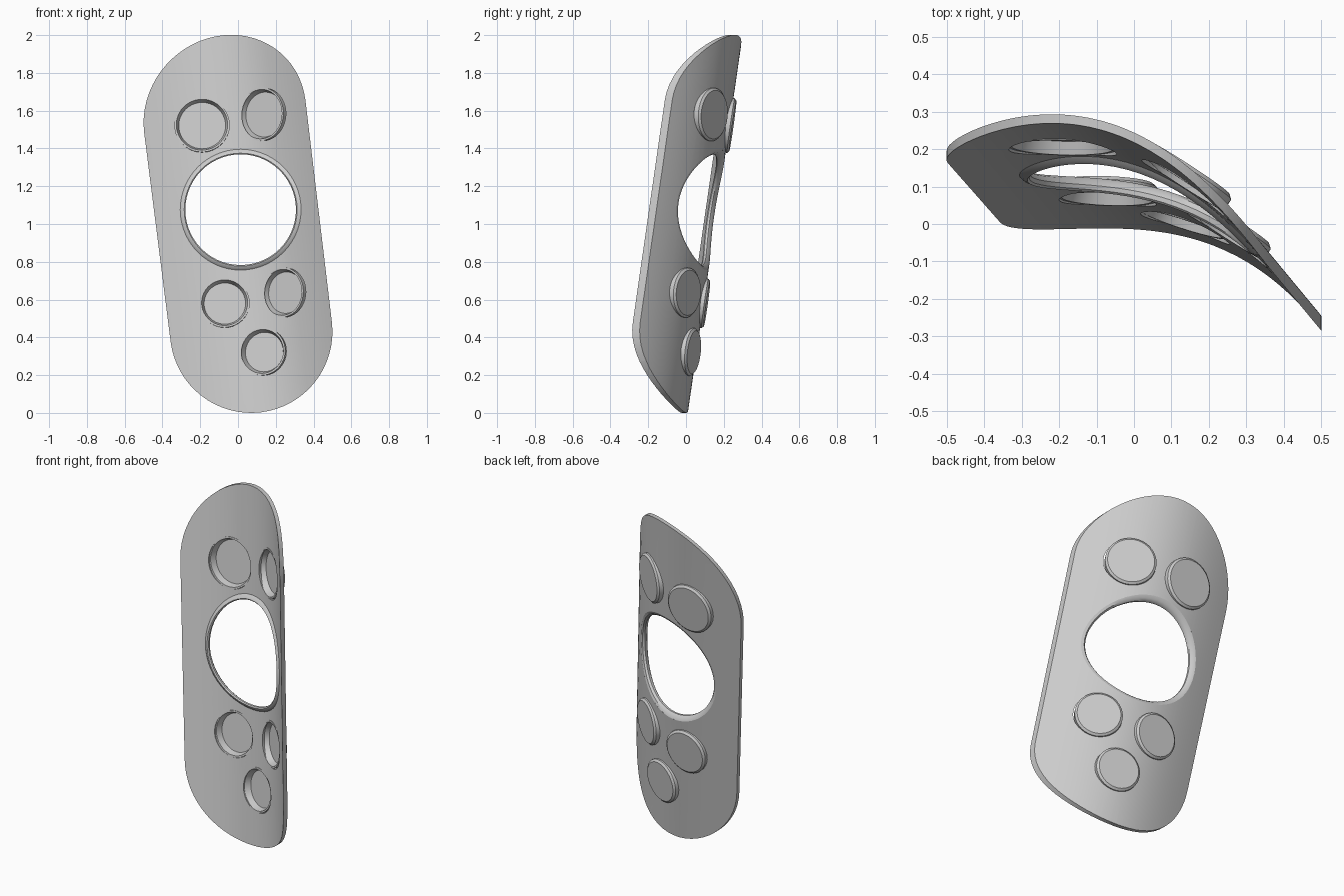
import bpy, bmesh, math
from mathutils import Vector

if "Cube" in bpy.data.objects:
    bpy.data.objects.remove(bpy.data.objects["Cube"], do_unlink=True)

grey = bpy.data.materials.new("plain_grey")
grey.use_nodes = True
COLOR = (0.6, 0.6, 0.6, 1)
grey.diffuse_color = COLOR
grey.node_tree.nodes["Principled BSDF"].inputs["Base Color"].default_value = COLOR

LEAN_X, LEAN_Y = 0.12, 0.145
THICK = 0.024
# Cubic bend across the panel
A, B, C, D = 0.139, -0.222, -0.865, -0.56


def across(x, z):
    """Distance across the panel, measured from its slanted axis."""
    return x + LEAN_X * (z - 1)


def slope(u):
    return B + 2 * C * u + 3 * D * u * u


def back_y(x, z):
    u = across(x, z)
    return A + B * u + C * u**2 + D * u**3 + LEAN_Y * (z - 1)


def front_y(x, z):
    return back_y(x, z) - THICK * math.hypot(1, slope(across(x, z)))


def frame(x, z):
    """Centre and axes of the plane touching the back of the panel."""
    s = slope(across(x, z))
    right = Vector((1, s, 0)).normalized()
    normal = Vector((-s, 1, -(s * LEAN_X + LEAN_Y))).normalized()
    up = right.cross(normal).normalized()
    return Vector((x, back_y(x, z), z)), right, up, normal


def circle(n):
    return [(math.cos(2 * math.pi * i / n), math.sin(2 * math.pi * i / n)) for i in range(n)]


def bridge(bm, a, b):
    for i in range(len(a)):
        bm.faces.new((a[i - 1], a[i], b[i], b[i - 1]))


def finish(name, bm):
    bmesh.ops.recalc_face_normals(bm, faces=bm.faces)
    mesh = bpy.data.meshes.new(name)
    bm.to_mesh(mesh)
    bm.free()
    mesh.materials.append(grey)
    ob = bpy.data.objects.new(name, mesh)
    bpy.context.collection.objects.link(ob)
    bpy.ops.object.select_all(action='DESELECT')
    ob.select_set(True)
    bpy.context.view_layer.objects.active = ob
    bpy.ops.object.shade_smooth_by_angle(angle=math.radians(35))


# Small round caps: x, z, radius
CAPS = {
    "upper_right_cap": (-0.19, 1.522, 0.144),
    "upper_left_cap": (0.137, 1.58, 0.139),
    "lower_right_cap": (-0.07, 0.58, 0.13),
    "lower_left_cap": (0.25, 0.637, 0.13),
    "bottom_cap": (0.137, 0.323, 0.125),
}
HOLE_X, HOLE_Z, HOLE_R = 0.014, 1.076, 0.32

# Panel outline: two half circles joined by slanted sides, the top one skewed
outline = []
tilt = math.atan(LEAN_X)
for cx, cz, start, skew in ((-0.07, 1.57, 0, 0.08), (0.07, 0.43, math.pi, 0)):
    for i in range(33):
        a = start + tilt + math.pi * i / 32
        dx = 0.43 * math.cos(a)
        outline.append((cx + dx, cz + 0.43 * math.sin(a) + skew * dx))

# Openings: the large one and one for each cap
loops = [outline, [(HOLE_X + HOLE_R * c, HOLE_Z + HOLE_R * s) for c, s in circle(56)]]
for x, z, r in CAPS.values():
    o, right, up, _ = frame(x, z)
    pts = [o + r * (c * right + s * up) for c, s in circle(40)]
    loops.append([(p.x, p.z) for p in pts])

# Flat plate with openings, cut along its length so it can bend
bm = bmesh.new()
edges = []
for loop in loops:
    vs = [bm.verts.new((x, 0, z)) for x, z in loop]
    edges += [bm.edges.new((v, vs[i - 1])) for i, v in enumerate(vs)]
bmesh.ops.triangle_fill(bm, edges=edges, use_beauty=True, normal=(0, 1, 0))
for i in range(-13, 14):
    bmesh.ops.bisect_plane(bm, geom=bm.verts[:] + bm.edges[:] + bm.faces[:], dist=1e-4,
                           plane_co=(i * 0.032, 0, 1), plane_no=(1, 0, LEAN_X))
bmesh.ops.triangulate(bm, faces=bm.faces)

# Bend the plate and give it thickness
back = bm.verts[:]
extruded = bmesh.ops.extrude_face_region(bm, geom=bm.faces[:], use_keep_orig=True)
front = [g for g in extruded["geom"] if isinstance(g, bmesh.types.BMVert)]
for v in back:
    v.co.y = back_y(v.co.x, v.co.z)
for v in front:
    v.co.y = front_y(v.co.x, v.co.z)
finish("curved_panel", bm)

# Rounded lip lining the large opening, slightly deeper towards the front
LIP = ((0.0, back_y, 0.0), (0.016, back_y, -0.008), (0.027, back_y, -0.024),
       (0.027, front_y, -0.012), (0.021, front_y, -0.017), (0.01, front_y, -0.011),
       (0.0, front_y, 0.0))
bm = bmesh.new()
rings = []
for inset, surface, dy in LIP:
    ring = []
    for c, s in circle(56):
        x, z = HOLE_X + (HOLE_R - inset) * c, HOLE_Z + (HOLE_R - inset) * s
        ring.append(bm.verts.new((x, surface(x, z) + dy, z)))
    rings.append(ring)
for i in range(len(rings)):
    bridge(bm, rings[i - 1], rings[i])
finish("opening_lip", bm)

# Hollow caps: open at the front, standing out at the back
for name, (x, z, r) in CAPS.items():
    o, right, up, n = frame(x, z)
    profile = [(r - 0.02, 0.008), (r - 0.008, -0.027), (r + 0.002, -0.027),
               (r + 0.002, 0.008), (r - 0.01, 0.018)]
    bm = bmesh.new()
    rings = [[bm.verts.new(o + pr * (c * right + s * up) + h * n) for c, s in circle(40)]
             for pr, h in profile]
    for a, b in zip(rings, rings[1:]):
        bridge(bm, a, b)
    bm.faces.new(rings[0])
    bm.faces.new(rings[-1])
    finish(name, bm)
